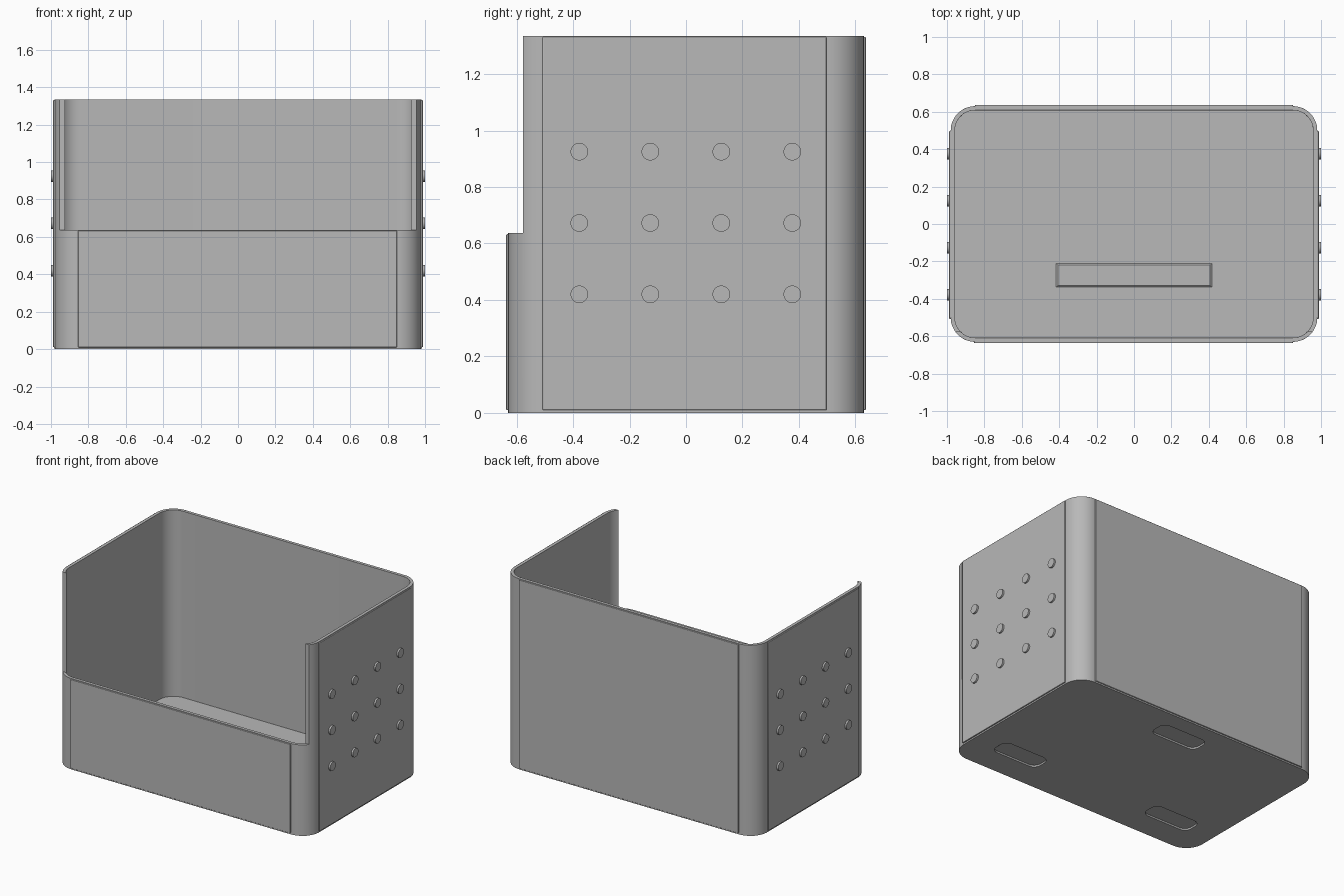
import bpy, bmesh, math

default = bpy.data.objects.get("Cube")
if default:
    bpy.data.objects.remove(default, do_unlink=True)

grey = bpy.data.materials.new("light grey")
grey.use_nodes = True
COLOUR = (0.48, 0.48, 0.48, 1)
grey.diffuse_color = COLOUR
grey.node_tree.nodes["Principled BSDF"].inputs["Base Color"].default_value = COLOUR

HX, HY, R = 0.98, 0.63, 0.13      # body half sizes and corner radius
WALL, FLOOR = 0.022, 0.03
TOP, FRONT_TOP = 1.335, 0.637


def rounded_rect(hx, hy, r, steps=12):
    pts = []
    for k, (sx, sy) in enumerate([(1, 1), (-1, 1), (-1, -1), (1, -1)]):
        for i in range(steps + 1):
            a = math.pi / 2 * (k + i / steps)
            pts.append((sx * (hx - r) + r * math.cos(a),
                        sy * (hy - r) + r * math.sin(a)))
    return pts


def finish(name, bm):
    bmesh.ops.recalc_face_normals(bm, faces=bm.faces)
    mesh = bpy.data.meshes.new(name)
    bm.to_mesh(mesh)
    bm.free()
    mesh.materials.append(grey)
    ob = bpy.data.objects.new(name, mesh)
    bpy.context.collection.objects.link(ob)
    return ob


def prism(name, pts, z0, z1, at=(0, 0)):
    bm = bmesh.new()
    base = bm.faces.new([bm.verts.new((x + at[0], y + at[1], z0)) for x, y in pts])
    up = bmesh.ops.extrude_face_region(bm, geom=[base])["geom"]
    verts = [v for v in up if isinstance(v, bmesh.types.BMVert)]
    bmesh.ops.translate(bm, verts=verts, vec=(0, 0, z1 - z0))
    return finish(name, bm)


def box(name, lo, hi):
    bm = bmesh.new()
    bmesh.ops.create_cube(bm, size=1)
    for v in bm.verts:
        v.co = [lo[i] + (v.co[i] + 0.5) * (hi[i] - lo[i]) for i in range(3)]
    return finish(name, bm)


def activate(ob):
    bpy.ops.object.select_all(action='DESELECT')
    ob.select_set(True)
    bpy.context.view_layer.objects.active = ob


def cut(ob, cutter):
    activate(ob)
    mod = ob.modifiers.new("cut", 'BOOLEAN')
    mod.operation, mod.solver, mod.object = 'DIFFERENCE', 'EXACT', cutter
    bpy.ops.object.modifier_apply(modifier=mod.name)
    bpy.data.objects.remove(cutter, do_unlink=True)


def soften(ob, width):
    activate(ob)
    if width:
        mod = ob.modifiers.new("soft edges", 'BEVEL')
        mod.width, mod.segments = width, 2
        mod.limit_method, mod.angle_limit = 'ANGLE', math.radians(40)
    bpy.ops.object.shade_smooth_by_angle(angle=math.radians(35))


# Open bin with rounded corners and a low front
body = prism("bin_body", rounded_rect(HX, HY, R), 0, TOP)
cut(body, prism("hollow", rounded_rect(HX - WALL, HY - WALL, R - WALL), FLOOR, TOP + 1))
cut(body, box("front_opening", (-2, -1, FRONT_TOP), (2, -0.577, TOP + 1)))

# Three shallow foot recesses underneath
for x, y in [(0.62, -0.375), (-0.62, -0.375), (0, 0.44)]:
    cut(body, prism("recess", rounded_rect(0.18, 0.07, 0.05, 6), -0.1, 0.012, (x, y)))
soften(body, 0.005)

# Thin raised panels on the four flat walls
LOW, INSET = 0.01, 0.004
panels = [
    box("back_panel", (-0.85, HY - 0.01, LOW), (0.85, HY + 0.007, TOP - INSET)),
    box("front_panel", (-0.855, -HY - 0.007, LOW), (0.85, -HY + 0.01, FRONT_TOP - INSET)),
]
for side, s in (("left", 1), ("right", -1)):
    xs = sorted((s * (HX - 0.01), s * (HX + 0.008)))
    panels.append(box(side + "_panel", (xs[0], -0.508, LOW), (xs[1], 0.498, TOP - INSET)))
for p in panels:
    soften(p, 0.003)

# Grid of round studs on both side walls
for side, s in (("left", 1), ("right", -1)):
    bm = bmesh.new()
    for row in range(3):
        for col in range(4):
            disc = bmesh.ops.create_cone(bm, cap_ends=True, segments=32,
                                         radius1=0.031, radius2=0.031, depth=0.025)
            for v in disc["verts"]:
                x, y, z = v.co
                v.co = (s * (0.9875 + z), -0.378 + 0.2515 * col + x, 0.42 + 0.2525 * row + y)
    soften(finish(side + "_studs", bm), 0)

# Low bevelled label plate on the floor
plate = prism("floor_plate", [(-0.42, -0.34), (0.42, -0.34), (0.42, -0.208), (-0.42, -0.208)],
              FLOOR - 0.002, FLOOR + 0.007)
for v in plate.data.vertices:
    if v.co.z > FLOOR:
        v.co.x *= 0.97
        v.co.y += 0.011 if v.co.y < -0.27 else -0.011
